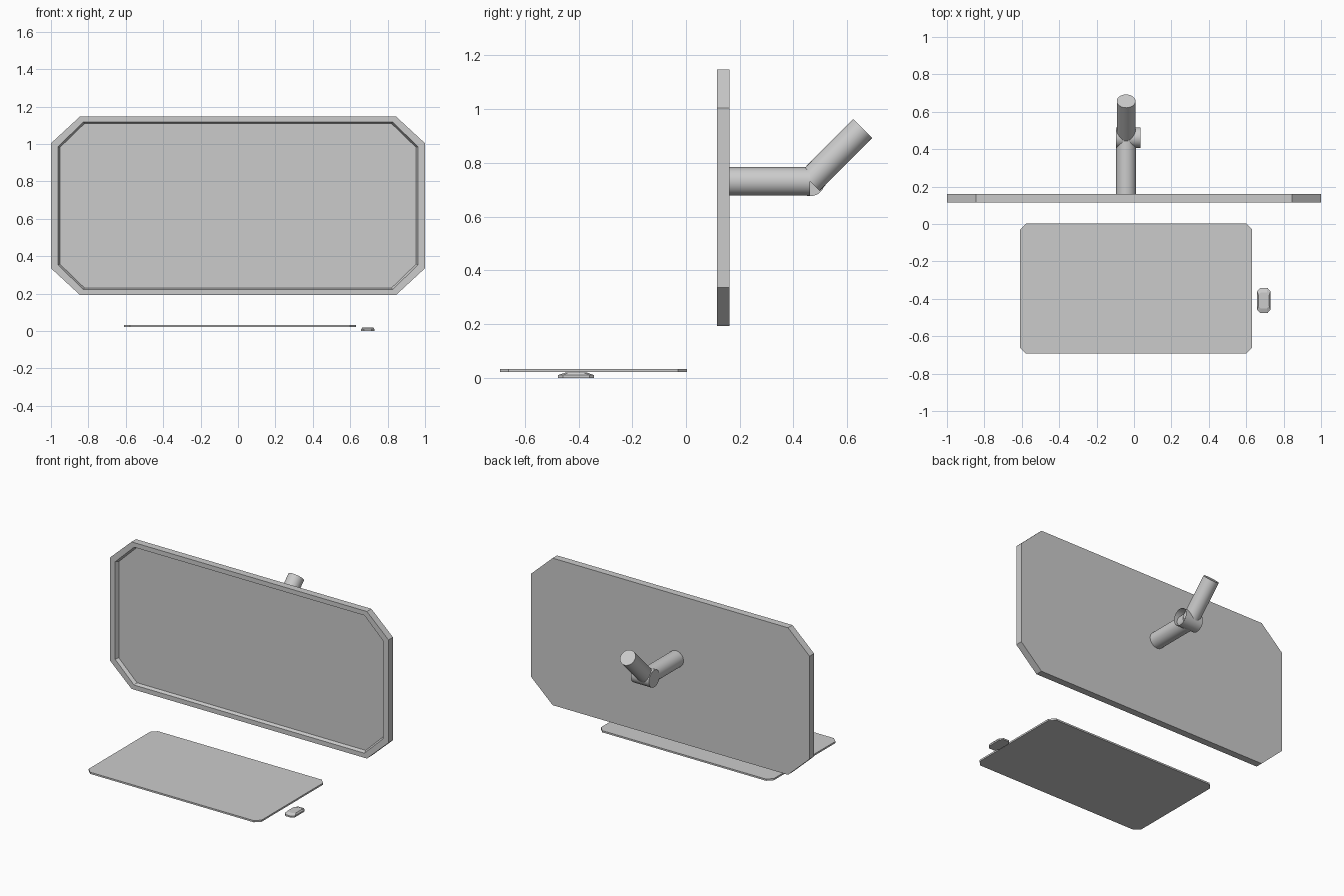
import bpy, bmesh, math
from mathutils import Vector, Matrix

if "Cube" in bpy.data.objects:
    bpy.data.objects.remove(bpy.data.objects["Cube"])


def octagon(cx, cy, hx, hy, kx, ky):
    """Rectangle outline with clipped corners."""
    pts = [(hx, -hy + ky), (hx, hy - ky), (hx - kx, hy), (-hx + kx, hy),
           (-hx, hy - ky), (-hx, -hy + ky), (-hx + kx, -hy), (hx - kx, -hy)]
    return [(cx + x, cy + y) for x, y in pts]


def loft(name, rings, matrix=None):
    """Join successive (outline, height) rings and cap both ends."""
    bm = bmesh.new()
    loops = [[bm.verts.new((x, y, h)) for x, y in outline] for outline, h in rings]
    n = len(loops[0])
    for a, b in zip(loops, loops[1:]):
        for i in range(n):
            j = (i + 1) % n
            bm.faces.new((a[i], a[j], b[j], b[i]))
    bm.faces.new(loops[0][::-1])
    bm.faces.new(loops[-1])
    if matrix:
        bm.transform(matrix)
    bmesh.ops.recalc_face_normals(bm, faces=bm.faces)
    me = bpy.data.meshes.new(name)
    bm.to_mesh(me)
    bm.free()
    ob = bpy.data.objects.new(name, me)
    bpy.context.collection.objects.link(ob)
    return ob


def tube(name, start, end, radius, open_end=False):
    """Round bar between two points, optionally open at its far end."""
    a, b = Vector(start), Vector(end)
    axis = b - a
    m = Matrix.Translation((a + b) / 2) @ axis.to_track_quat('Z', 'Y').to_matrix().to_4x4()
    bm = bmesh.new()
    bmesh.ops.create_cone(bm, cap_ends=True, segments=32, radius1=radius,
                          radius2=radius, depth=axis.length)
    if open_end:
        cap = [f for f in bm.faces if f.normal.z > 0.9]
        bmesh.ops.delete(bm, geom=cap, context='FACES_ONLY')
    bm.transform(m)
    me = bpy.data.meshes.new(name)
    bm.to_mesh(me)
    bm.free()
    ob = bpy.data.objects.new(name, me)
    bpy.context.collection.objects.link(ob)
    bpy.ops.object.select_all(action='DESELECT')
    ob.select_set(True)
    bpy.context.view_layer.objects.active = ob
    bpy.ops.object.shade_smooth_by_angle(angle=math.radians(30))
    return ob


# Screen: clipped-corner slab with a recessed display, lofted from back to front
upright = Matrix.Rotation(math.radians(90), 4, 'X')   # height h -> y = -h
outer = octagon(0, 0.67, 1.0, 0.477, 0.155, 0.143)
rim = octagon(0, 0.67, 0.962, 0.447, 0.135, 0.13)
display = octagon(0, 0.67, 0.952, 0.439, 0.131, 0.127)
loft("screen", [(outer, -0.161), (outer, -0.115), (rim, -0.115), (display, -0.137)], upright)

# Bent wall arm with a hinge sleeve at the elbow
AX = -0.042
elbow = (AX, 0.462, 0.731)
tube("arm_horizontal", (AX, 0.15, 0.731), elbow, 0.053)
tube("arm_diagonal", elbow, (AX, 0.657, 0.928), 0.05)
tube("arm_hinge", (-0.096, 0.462, 0.731), (0.034, 0.462, 0.731), 0.055, open_end=True)

# Keyboard: thin slab with clipped corners
board = octagon(0.011, -0.345, 0.621, 0.348, 0.033, 0.033)
loft("keyboard", [(board, 0.022), (board, 0.033)])

# Mouse: small pad with a sloped top
base = octagon(0.694, -0.409, 0.036, 0.067, 0.016, 0.018)
top = octagon(0.694, -0.409, 0.029, 0.042, 0.013, 0.012)
loft("mouse", [(base, 0.0), (base, 0.01), (top, 0.019)])
